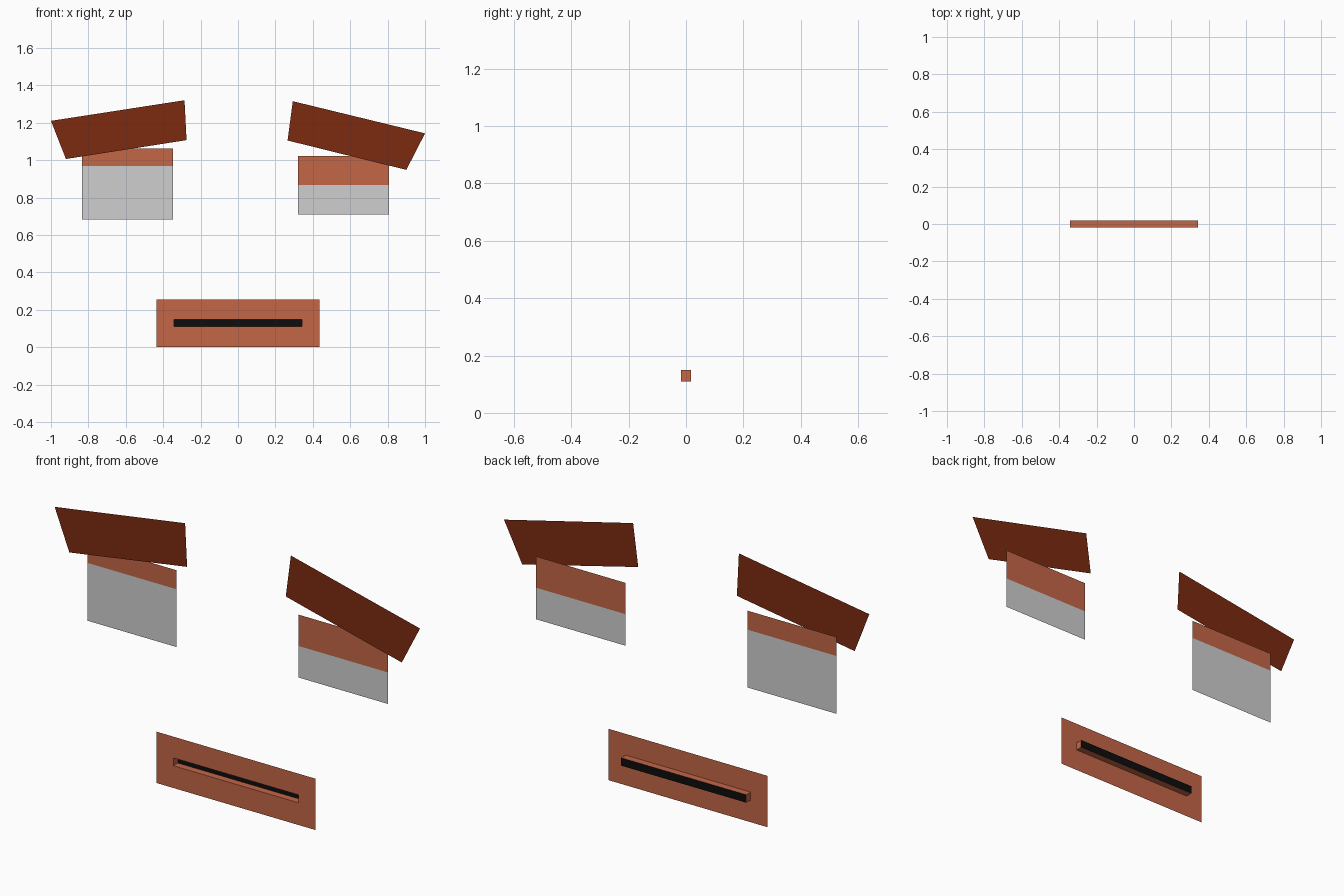
import bpy

if "Cube" in bpy.data.objects:
    bpy.data.objects.remove(bpy.data.objects["Cube"])

# A flat cartoon face: two brows, two half-closed eyes and a mouth with a slot


def material(name, rgb):
    m = bpy.data.materials.new(name)
    m.diffuse_color = (*rgb, 1.0)
    m.use_nodes = True
    m.node_tree.nodes["Principled BSDF"].inputs["Base Color"].default_value = m.diffuse_color
    return m


SKIN = material("orange skin", (0.55, 0.133, 0.062))
BROW = material("dark brown hair", (0.20, 0.024, 0.005))
WHITE = material("light grey eye", (0.62, 0.62, 0.62))
BLACK = material("black", (0.004, 0.004, 0.004))

FRONT, MIDDLE, BACK = -0.0175, -0.005, 0.0175


def build(name, verts, faces, mats, indices=None):
    me = bpy.data.meshes.new(name)
    me.from_pydata(verts, [], faces)
    for m in mats:
        me.materials.append(m)
    for p, i in zip(me.polygons, indices or [0] * len(faces)):
        p.material_index = i
    ob = bpy.data.objects.new(name, me)
    bpy.context.collection.objects.link(ob)
    return ob


def rect(x0, x1, z0, z1, y):
    # counter-clockwise seen from the front
    return [(x0, y, z0), (x1, y, z0), (x1, y, z1), (x0, y, z1)]


def brow(name, outline):
    build(name, [(x, MIDDLE, z) for x, z in outline], [(0, 1, 2, 3)], [BROW])


def eye(name, x0, x1, z0, lid, z1):
    # white below, eyelid above, sharing one edge
    verts = rect(x0, x1, z0, lid, BACK) + [(x1, BACK, z1), (x0, BACK, z1)]
    build(name, verts, [(0, 1, 2, 3), (3, 2, 4, 5)], [WHITE, SKIN], [0, 1])


# Brows
brow("left_brow", [(-0.92, 1.006), (-0.275, 1.107), (-0.286, 1.32), (-1.0, 1.21)])
brow("right_brow", [(0.265, 1.105), (0.90, 0.948), (1.0, 1.143), (0.293, 1.315)])

# Eyes
eye("left_eye", -0.835, -0.348, 0.682, 0.968, 1.062)
eye("right_eye", 0.32, 0.808, 0.71, 0.866, 1.021)

# Mouth: a frame around a slot, slot walls going back, black slot floor
verts = (rect(-0.435, 0.436, 0.0, 0.254, FRONT)
         + rect(-0.342, 0.343, 0.11, 0.149, FRONT)
         + rect(-0.342, 0.343, 0.11, 0.149, BACK))
faces, ids = [], []
for ring in (0, 4):
    for i in range(4):
        j = (i + 1) % 4
        faces.append((ring + i, ring + j, ring + 4 + j, ring + 4 + i))
        ids.append(0)
faces.append((8, 9, 10, 11))
ids.append(1)
build("mouth", verts, faces, [SKIN, BLACK], ids)
